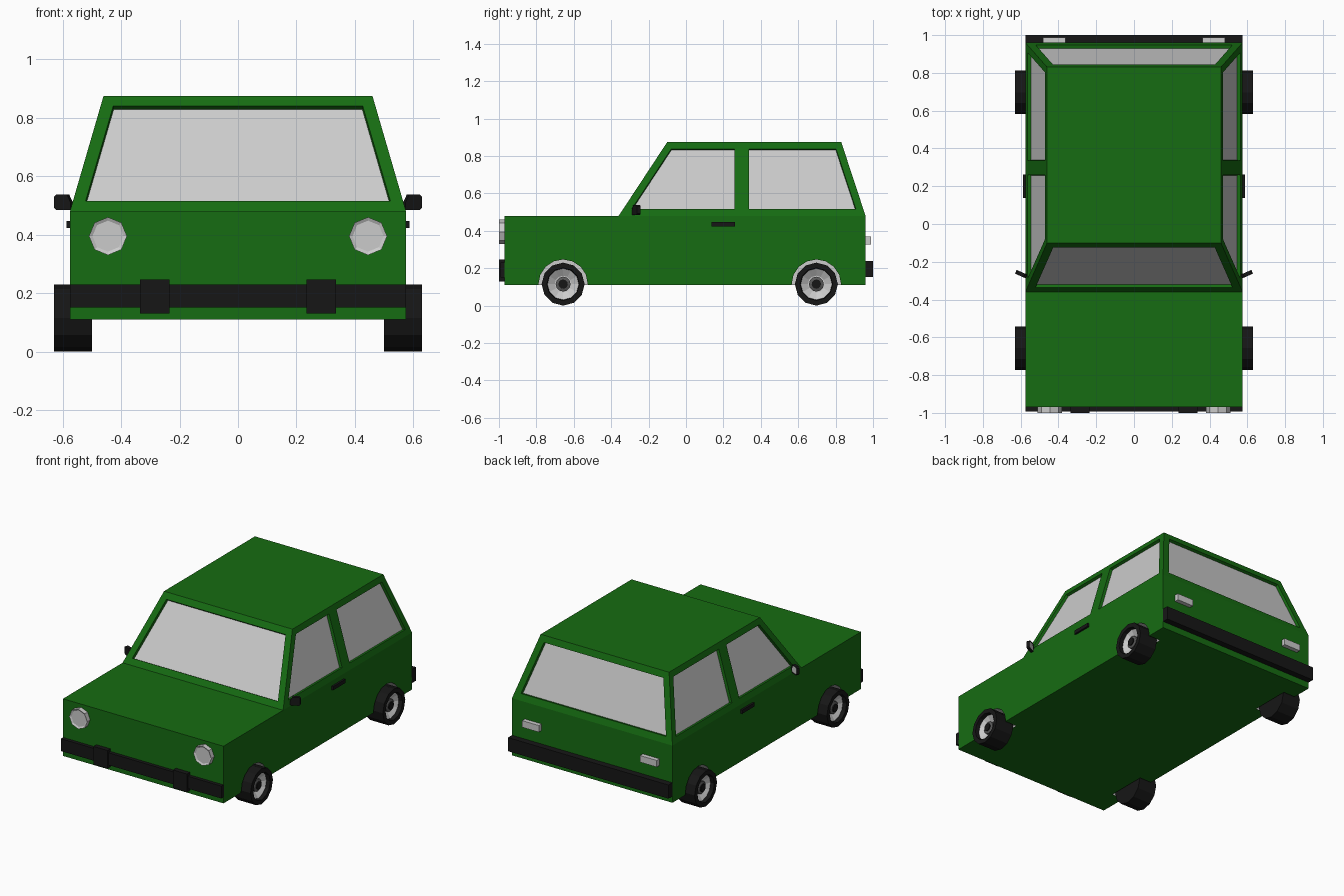
import bpy, bmesh
from math import pi, sin, cos
from mathutils import Matrix, Vector

if "Cube" in bpy.data.objects:
    bpy.data.objects.remove(bpy.data.objects["Cube"])


def material(name, col):
    m = bpy.data.materials.new(name)
    m.diffuse_color = (*col, 1)
    m.use_nodes = True
    m.node_tree.nodes["Principled BSDF"].inputs["Base Color"].default_value = m.diffuse_color
    return m


GREEN = material("green_paint", (0.008, 0.15, 0.006))
BLACK = material("black_plastic", (0.008, 0.008, 0.008))
GREY = material("glass_grey", (0.8, 0.8, 0.8))
DARK = material("dark_metal", (0.1, 0.1, 0.1))


def finish(name, bm, mats=(), mirror=False):
    bmesh.ops.recalc_face_normals(bm, faces=bm.faces[:])
    me = bpy.data.meshes.new(name)
    bm.to_mesh(me)
    bm.free()
    ob = bpy.data.objects.new(name, me)
    bpy.context.collection.objects.link(ob)
    for m in mats:
        me.materials.append(m)
    if mirror:
        ob.modifiers.new("mirror", 'MIRROR').use_mirror_merge = False
    return ob


def box(name, x, y, z, mats=(), mirror=False):
    bm = bmesh.new()
    lo, hi = zip(x, y, z)
    size = [b - a for a, b in zip(lo, hi)]
    mid = [(a + b) / 2 for a, b in zip(lo, hi)]
    bmesh.ops.create_cube(bm, size=1, matrix=Matrix.Translation(mid) @ Matrix.Diagonal((*size, 1)))
    return finish(name, bm, mats, mirror)


def lathe(name, profile, y, z, mats=(), sides=12):
    """Spin (radius, x) points about an axle parallel to x."""
    bm = bmesh.new()
    vs = [bm.verts.new((x, y, z - r)) for r, x in profile]
    es = [bm.edges.new(p) for p in zip(vs, vs[1:])]
    bmesh.ops.spin(bm, geom=vs + es, cent=(0, y, z), axis=(1, 0, 0), angle=2 * pi,
                   steps=sides, use_merge=True)
    bmesh.ops.remove_doubles(bm, verts=bm.verts[:], dist=1e-4)
    return finish(name, bm, mats, True)


# Lower body with wheel arches cut out
AXLES = {"front": -0.657, "rear": 0.697}
body = box("lower_body", (-0.575, 0.575), (-0.97, 0.96), (0.11, 0.48), [GREEN])
bm = bmesh.new()
for y in AXLES.values():
    bmesh.ops.create_cone(bm, cap_ends=True, segments=16, radius1=0.132, radius2=0.132, depth=0.2,
                          matrix=Matrix.Translation((0.59, y, 0.115)) @ Matrix.Rotation(pi / 2, 4, 'Y'))
cutter = finish("arch_cutter", bm, [GREY], True)
cutter.hide_render = True
cutter.hide_viewport = True
cut = body.modifiers.new("arches", 'BOOLEAN')
cut.object = cutter
cut.solver = 'EXACT'
cut.material_mode = 'TRANSFER'

# Tapered cabin with recessed windows
bm = bmesh.new()
ring = {}
for s in (-1, 1):
    for i, (yb, yt) in enumerate(((-0.36, -0.10), (0.298, 0.298), (0.96, 0.83))):
        ring[s, i] = bm.verts.new((s * 0.575, yb, 0.48)), bm.verts.new((s * 0.46, yt, 0.875))
windows = []


def quad(a, b):
    return bm.faces.new((ring[a][0], ring[b][0], ring[b][1], ring[a][1]))


ends = [quad((-1, 0), (1, 0)), quad((1, 2), (-1, 2))]
doors = [quad((1, 0), (1, 1)), quad((1, 1), (1, 2)), quad((-1, 1), (-1, 0)), quad((-1, 2), (-1, 1))]
bm.faces.new([ring[k][1] for k in ((-1, 0), (1, 0), (1, 1), (1, 2), (-1, 2), (-1, 1))])
bm.normal_update()
for faces, frame in ((ends, 0.042), (doors, 0.038)):
    bmesh.ops.inset_individual(bm, faces=faces, thickness=frame, use_even_offset=True)
    bmesh.ops.inset_individual(bm, faces=faces, thickness=0.002, depth=-0.018, use_even_offset=True)
    for f in faces:
        f.material_index = 1
finish("cabin", bm, [GREEN, GREY])

# Wheels: tyre, dished rim, hub ring and cap
for end, y in AXLES.items():
    z = 0.115
    lathe(end + "_tyres", [(0, 0.50), (0.115, 0.50), (0.115, 0.63), (0.087, 0.63), (0.083, 0.59)], y, z, [BLACK])
    lathe(end + "_rims", [(0.084, 0.605), (0.045, 0.58), (0, 0.58)], y, z)
    lathe(end + "_hubs", [(0.04, 0.575), (0.04, 0.60), (0.026, 0.605), (0, 0.605)], y, z, [DARK])
    lathe(end + "_hub_caps", [(0.025, 0.60), (0.025, 0.612), (0, 0.612)], y, z, [BLACK])

# Bumpers, rear lights and door handles
box("front_bumper", (-0.575, 0.575), (-0.992, -0.965), (0.15, 0.23), [BLACK])
box("bumper_guards", (0.235, 0.335), (-1.0, -0.965), (0.13, 0.247), [BLACK], True)
box("rear_bumper", (-0.575, 0.575), (0.955, 1.0), (0.152, 0.24), [BLACK])
box("tail_lights", (0.363, 0.482), (0.955, 0.988), (0.327, 0.37), (), True)
box("door_handles", (0.57, 0.587), (0.137, 0.262), (0.423, 0.447), [BLACK], True)

# Octagonal headlights with a recessed lens
bm = bmesh.new()
bmesh.ops.create_cone(bm, cap_ends=True, segments=8, radius1=0.065, radius2=0.065, depth=0.035,
                      matrix=Matrix.Translation((0.445, -0.9825, 0.395)) @ Matrix.Rotation(pi / 2, 4, 'X'))
bm.normal_update()
lens = [f for f in bm.faces if f.normal.y < -0.9]
bmesh.ops.inset_individual(bm, faces=lens, thickness=0.012, depth=-0.006)
finish("headlights", bm, (), True)

# Wing mirrors: chamfered plate swept outward, with a glass pane on the back
bm = bmesh.new()
outline = [(0, 0.485), (0.055, 0.485), (0.062, 0.492), (0.062, 0.53), (0.054, 0.538), (0.014, 0.538), (0, 0.51)]
turn = Matrix.Translation((0.573, -0.288, 0)) @ Matrix.Rotation(0.42, 4, 'Z')
plate = bm.faces.new([bm.verts.new(turn @ Vector((x, 0, z))) for x, z in outline])
side = bmesh.ops.extrude_face_region(bm, geom=[plate])["geom"]
bmesh.ops.translate(bm, vec=(-0.008, 0.02, 0), verts=[g for g in side if isinstance(g, bmesh.types.BMVert)])
bmesh.ops.recalc_face_normals(bm, faces=bm.faces[:])
pane = [max(bm.faces, key=lambda f: f.normal.y * f.calc_area())]
bmesh.ops.inset_individual(bm, faces=pane, thickness=0.007, depth=-0.003)
pane[0].material_index = 1
finish("wing_mirrors", bm, [BLACK, GREY], True)
